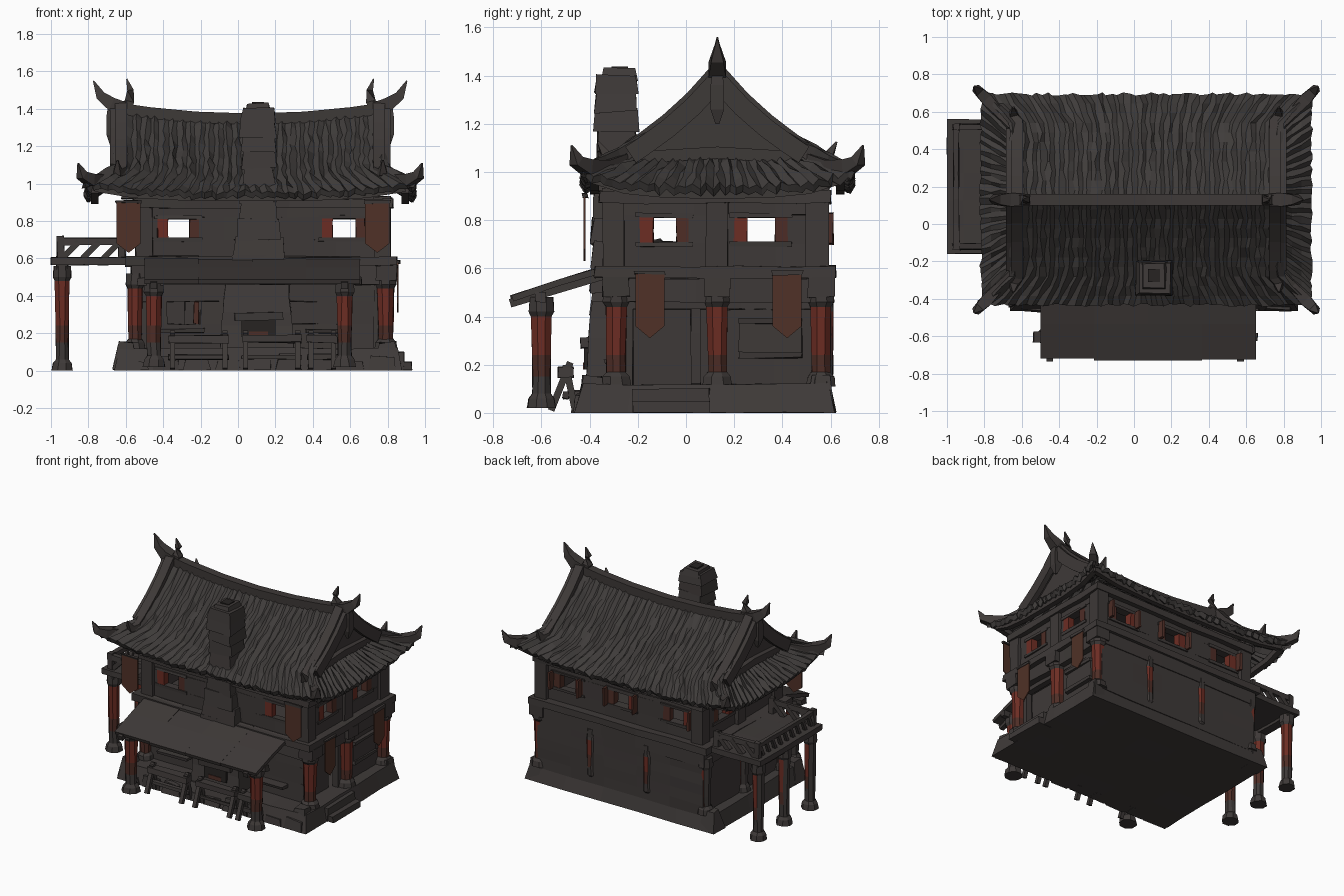
import bpy, bmesh, math, random
from mathutils import Vector

random.seed(4)
if "Cube" in bpy.data.objects:
    bpy.data.objects.remove(bpy.data.objects["Cube"])


def material(name, r, g, b):
    m = bpy.data.materials.new(name)
    m.use_nodes = True
    m.diffuse_color = (r, g, b, 1)
    shader = next(n for n in m.node_tree.nodes if n.type == "BSDF_PRINCIPLED")
    shader.inputs["Base Color"].default_value = (r, g, b, 1)
    return m


WOOD = material("dark wood", .048, .041, .039)
ROOF = material("roof tile", .05, .045, .043)
STONE = material("grey stone", .05, .043, .041)
RED = material("worn red paint", .15, .026, .017)
DULL = material("faded red paint", .075, .026, .019)
CLOTH = material("brown cloth", .08, .031, .02)
SOOT = material("soot", .02, .017, .016)


def wobble(amount):
    return random.uniform(-amount, amount)


def finish(name, bm, *mats, recalc=True):
    if recalc:
        bmesh.ops.recalc_face_normals(bm, faces=bm.faces)
    mesh = bpy.data.meshes.new(name)
    bm.to_mesh(mesh)
    bm.free()
    for m in mats:
        mesh.materials.append(m)
    ob = bpy.data.objects.new(name, mesh)
    bpy.context.scene.collection.objects.link(ob)
    return ob


def box(name, x, y, z, mat=WOOD, taper=0, rough=.005):
    """Rough-hewn block between ranges, narrowed by taper at the top."""
    bm = bmesh.new()
    bmesh.ops.create_cube(bm, size=2)
    for v in bm.verts:
        inset = taper if v.co.z > 0 else 0
        v.co = [r[0] + inset * k if c < 0 else r[1] - inset * k
                for c, r, k in zip(v.co, (x, y, z), (1, 1, 0))]
    long_edges = [e for e in bm.edges if e.calc_length() > .35]
    if rough and long_edges:
        bmesh.ops.subdivide_edges(bm, edges=long_edges, cuts=4, use_grid_fill=True)
    for v in bm.verts:
        v.co = [c + wobble(rough) for c in v.co]
        v.co.z = max(v.co.z, 0)
    return finish(name, bm, mat)


def bridge(bm, rings, index=lambda i, k: 0):
    n = len(rings[0])
    for i in range(len(rings) - 1):
        for k in range(n):
            j = (k + 1) % n
            f = bm.faces.new((rings[i][k], rings[i][j], rings[i + 1][j], rings[i + 1][k]))
            f.material_index = index(i, k)
    bm.faces.new(rings[0])
    bm.faces.new(rings[-1])


def sweep(name, path, widths, mat=WOOD, tall=1):
    """Square bar along a path, with a half width at each point."""
    path = [Vector(p) for p in path]
    if not isinstance(widths, (list, tuple)):
        widths = [widths] * len(path)
    bm, rings, last = bmesh.new(), [], len(path) - 1
    for i, p in enumerate(path):
        t = (path[min(i + 1, last)] - path[max(i - 1, 0)]).normalized()
        side = t.cross(Vector((0, 0, 1)))
        side = side.normalized() if side.length > .01 else Vector((1, 0, 0))
        up, w = side.cross(t) * tall, widths[i]
        rings.append([bm.verts.new(p + side * a * w + up * b * w)
                      for a, b in ((-1, -1), (1, -1), (1, 1), (-1, 1))])
    bridge(bm, rings)
    return finish(name, bm, mat)


def post(name, x, y, z, top, r=.038, red_from=.15, flare=1.6):
    """Turned post: foot, faded and bright paint, capital; the weather side is bare."""
    levels = [(z, flare, 0), (z + .04, flare * .88, 0), (z + .06, 1, 0), (red_from, 1, 2),
              (red_from + .09, 1.03, 1), (top - .08, 1.12, 0),
              (top - .06, max(1, flare * .88), 0), (top, max(1, flare * .82), 0)]
    bm, rings = bmesh.new(), []
    for h, k, _ in levels:
        rings.append([bm.verts.new((x + r * k * math.cos(a) + wobble(.003),
                                    y + r * k * math.sin(a) + wobble(.003), h))
                      for a in [math.pi * (s + .5) / 4 for s in range(8)]])
    bridge(bm, rings, lambda i, k: 0 if k in (2, 3) else levels[i][2])
    return finish(name, bm, WOOD, RED, DULL)


def pierced_wall(name, axis, plane, span, z, hole_z, holes, leaves=True):
    """Wall along x or y made of a sill, a head and piers around the holes."""
    def piece(part, s, h, depth=.022, mat=WOOD):
        flat = (plane - depth, plane + depth)
        box(name + part, *((s, flat) if axis == "x" else (flat, s)), h, mat, rough=.003)
    if hole_z[0] > z[0]:
        piece("_sill", span, (z[0], hole_z[0]))
    piece("_head", span, (hole_z[1], z[1]))
    edges = [span[0]] + [e for h in holes for e in h] + [span[1]]
    for a, b in zip(edges[::2], edges[1::2]):
        piece("_pier", (a, b), hole_z)
    for a, b in holes if leaves else ():
        piece("_shutter", (a, a + .055), hole_z, .026, RED)
        piece("_shutter", (b - .05, b), hole_z, .024, DULL)
        for h in hole_z:
            piece("_frame", (a - .02, b + .02), (h - .01, h + .01), .03)


# Stone base, foundation stones and steps
box("stone_base", (-.66, .88), (-.46, .62), (0, .12), STONE, .03)
for i in range(9):
    x = -.62 + i * .165
    box("foundation_stone", (x, x + .14), (-.47, -.38), (0, .07 + wobble(.03)), STONE, .012, .008)
for x in (-.6, .8):
    for y in (-.39, .56):
        box("corner_stone", (x - .065, x + .065), (y - .06, y + .06), (0, .15), STONE, .025, .008)
for out, top in ((.93, .05), (.89, .1)):
    box("side_step", (.82, out), (-.22, .1), (0, top), STONE)

# Lower storey
LOW = (.1, .48)
pierced_wall("front_wall", "x", -.25, (-.55, .76), LOW, (.25, .37), [(-.38, -.2)], False)
box("window_leaf", (-.24, -.21), (-.27, -.24), (.25, .37), DULL)
box("window_board", (-.38, -.28), (-.255, -.235), (.25, .37))
pierced_wall("side_wall", "y", .75, (-.28, .57), LOW, (.1, .43), [(-.22, .06)], False)
box("back_wall", (-.56, .79), (.55, .6), LOW, rough=.003)
box("plain_side_wall", (-.56, -.52), (-.28, .57), LOW)
box("door_leaf", (.7, .72), (-.22, .02), (.11, .43))
box("side_panel", (.765, .785), (.22, .48), (.25, .37))
for z in (.24, .38):
    box("side_panel_frame", (.765, .8), (.22, .48), (z - .012, z + .012))
for y in (-.29, .13, .56):
    post("side_post", .79, y, .11, .52, .042)
    box("bracket", (.74, .85), (y - .055, y + .055), (.48, .56))
    post("plain_side_post", -.55, y, .11, .52)
for x in (-.1, .36):
    post("back_post", x, .577, .1, .5, .036, .22, .6)

# Belt between the storeys
box("belt_beam", (-.57, .82), (-.33, .605), (.46, .56))
box("belt_cornice", (-.6, .85), (-.38, .62), (.56, .61))

# Upper storey with open windows
HIGH, HOLE = (.6, .93), (.7, .82)
ENDS = [(-.43, -.21), (.45, .68)]
pierced_wall("upper_front", "x", -.3, (-.51, .78), HIGH, HOLE, ENDS)
pierced_wall("upper_back", "x", .54, (-.51, .78), HIGH, HOLE, [ENDS[0], (.02, .24), ENDS[1]])
for x in (-.5, .77):
    pierced_wall("upper_side", "y", x, (-.3, .54), HIGH, HOLE, [(-.19, .01), (.2, .42)])
    for y in (-.3, .13, .545):
        box("upper_post", (x - .045, x + .045), (y - .045, y + .045), (.6, .93))
for x in (-.44, .01, .25, .46, .69):
    box("open_shutter", (x - .008, x + .008), (.55, .61), (.7, .83), DULL)
box("eave_beam", (-.56, .83), (-.36, .6), (.87, .92))
box("ceiling", (-.62, .75), (-.3, .55), (.92, .96))

# Roof
CX, CY = .065, .13
SLOPE = [(0, 1.34), (.1, 1.24), (.2, 1.16), (.3, 1.095), (.42, 1.025), (.565, .945)]


def slope(d):
    for (a, za), (b, zb) in zip(SLOPE, SLOPE[1:]):
        if d <= b:
            return za + (zb - za) * (d - a) / (b - a)
    return SLOPE[-1][1]


def roof_panel(name, rows, cols, sign, along_x, ridge_rise):
    """Ribbed tile sheet; each row is half width, distance out and height."""
    bm, grid = bmesh.new(), []
    for r, (w, d, z) in enumerate(rows):
        t, line = r / (len(rows) - 1), []
        for c in range(cols + 1):
            u = 2 * c / cols - 1
            rib = .018 * (c % 2) + wobble(.008)
            lift = .07 * u ** 4 * t + ridge_rise * u * u * (1 - t)
            s = u * w + (wobble(.8 * w / cols) if abs(u) < 1 else wobble(.008))
            out = sign * (d + (wobble(.009) if t == 1 else 0))
            p = (CX + s, CY + out) if along_x else (CX + out, CY + s)
            line.append(bm.verts.new((*p, z + rib + lift)))
        grid.append(line)
    for a, b in zip(grid, grid[1:]):
        for c in range(cols):
            f = bm.faces.new((a[c], a[c + 1], b[c + 1], b[c]))
            f.normal_update()
            if f.normal.z < 0:
                f.normal_flip()
    ob = finish(name, bm, ROOF, recalc=False)
    mod = ob.modifiers.new("thickness", "SOLIDIFY")
    mod.thickness, mod.offset = .035, -1


STEPS = [.565 * i / 11 for i in range(12)]
MAIN = [(.73 if d < .37 else .7 + (d - .37) * .95, d, slope(d)) for d in STEPS]
SKIRT = [(d, d + .32, slope(d) - .06 * (d - .36)) for d in (.36, .41, .46, .51, .565)]
ARC = (-1, -.75, -.4, 0, .4, .75, 1)
for s, side in ((-1, "front"), (1, "back")):
    roof_panel(side + "_roof", MAIN, 60, s, True, .06)
    sweep(side + "_fascia", [(CX + u * .83, CY + s * .51, .925 + .05 * u ** 4) for u in ARC], .018)
for s, side in ((-1, "right"), (1, "left")):
    roof_panel(side + "_skirt_roof", SKIRT, 42, s, False, 0)
    sweep(side + "_fascia", [(CX + s * .83, CY + u * .51, .91 + .06 * u ** 4) for u in ARC], .02)

    # Gable wall, tie beam and pendant
    bm = bmesh.new()
    outline = [(d * k, slope(d) + .03) for k, ds in ((-1, (.4, .3, .2, .1, 0)), (1, (.1, .2, .3, .4)))
               for d in ds]
    rings = [[bm.verts.new((CX + s * x, CY + y, z)) for y, z in outline] for x in (.64, .68)]
    bridge(bm, rings)
    finish(side + "_gable", bm, WOOD)
    sweep("gable_tie", [(CX + s * .69, CY + y, z) for y, z in ((-.33, 1.06), (0, 1.08), (.33, 1.06))], .025)
    sweep("gable_pendant", [(CX + s * .74, CY, z) for z in (1.2, 1.26, 1.36, 1.45)], [.008, .028, .028, .015])

    # Ridge horns, barge ridges and upturned hips
    sweep("ridge_horn", [(CX + s * x, CY, z) for x, z in
                         ((.66, 1.4), (.74, 1.425), (.8, 1.47), (.838, 1.55))], [.032, .036, .026, .003])
    sweep("inner_horn", [(CX + s * x, CY, z) for x, z in
                         ((.67, 1.38), (.645, 1.44), (.64, 1.5), (.66, 1.56))], [.026, .026, .017, .003])
    for k in (-1, 1):
        barge = [(CX + s * .69, CY + k * d, slope(d) + .08 - .12 * d) for d in STEPS[:9]]
        barge += [(CX + s * .71, CY + k * d, z) for d, z in ((.46, 1.06), (.495, 1.125))]
        sweep("barge_ridge", barge, [.032] * 9 + [.022, .004])
        sweep("barge_board", [(CX + s * .73, CY + k * d, slope(d) + .04 - .08 * d) for d in STEPS[:8]],
              .02, tall=2)
        hip = ((.69, .37, 1.06), (.78, .46, 1.025), (.855, .54, 1.02), (.9, .585, 1.045), (.92, .605, 1.11))
        sweep("hip_horn", [(CX + s * x, CY + k * y, z) for x, y, z in hip], [.02, .024, .032, .024, .003])
sweep("roof_ridge", [(CX + u * .72, CY, 1.345 + .06 * u * u) for u in ARC], .03)

# Chimney and hearth
courses = [.4, .5, .6, .7, .8, .9, .99, 1.08, 1.17, 1.25, 1.33, 1.39]
for i, (a, b) in enumerate(zip(courses, courses[1:])):
    w = .15 - .06 * min(1, i / 5) + wobble(.01)
    box("chimney_course", (.11 - w, .11 + w), (-.285 - min(w, .11), -.2), (a, b + .01), STONE, .008, .008)
box("chimney_cap", (.04, .175), (-.35, -.2), (1.38, 1.43), STONE, .01)
box("chimney_flue", (.075, .14), (-.31, -.24), (1.42, 1.437), SOOT, rough=0)
box("hearth", (-.1, .3), (-.42, -.24), (.1, .46), STONE, .03)
box("hearth_opening", (.02, .2), (-.424, -.35), (.18, .27), SOOT, rough=0)
box("hearth_glow", (.06, .16), (-.428, -.36), (.18, .21), DULL, rough=0)
box("hearth_lintel", (-.02, .24), (-.44, -.37), (.27, .31), STONE)

# Sloping awning on posts
for i in range(4):
    x = -.5 + i * .2875
    low = -.725 + wobble(.012)
    sweep("awning_sheet", [(x + .144, -.33, .6 + wobble(.006)), (x + .144, -.53, .54), (x + .144, low, .475)],
          .145, WOOD, .09)
box("awning_beam", (-.54, .66), (-.63, -.58), (.46, .5))
for x in (-.45, .57):
    post("awning_post", x, -.6, .02, .48, .04)
    sweep("awning_rafter", [(x, -.33, .575), (x, -.73, .455)], .018)

# Shop counter rail with splayed legs
for a, b in ((-.37, -.05), (.02, .34), (.37, .53)):
    box("counter_board", (a, b), (-.53, -.47), (.15, .19))
    box("counter_rail", (a, b), (-.51, -.49), (.06, .085))
    for x in (a + .02, b - .02):
        sweep("counter_leg", [(x, -.48, .21), (x, -.56, .01)], .014)
        sweep("counter_leg", [(x, -.5, .2), (x, -.46, .01)], .014)
for a in (-.42, .36):
    box("shelf", (a, a + .24), (-.34, -.26), (.2, .225))

# Side balcony
box("balcony_deck", (-1, -.56), (-.16, .56), (.565, .605), rough=.002)
box("balcony_beam", (-.97, -.91), (-.14, .54), (.54, .58))
box("balcony_rail", (-.965, -.935), (-.13, .53), (.68, .71))
for y in (-.12, .52):
    box("balcony_end_rail", (-.95, -.62), (y - .014, y + .014), (.675, .71))
    for a in (-.94, -.83, -.72):
        sweep("balcony_brace", [(a, y, .6), (a + .09, y, .69)], .016)
    for x in (-.95, -.62):
        box("balcony_newel", (x - .018, x + .018), (y - .018, y + .018), (.6, .72))
for i in range(9):
    y = -.1 + i * .07
    sweep("balcony_baluster", [(-.95, y, .6), (-.95, y + .04, .69)], .011)
for y in (-.1, .2, .5):
    post("balcony_post", -.94, y, 0, .56, .037)


# Hanging pointed banners
def banner(name, place, half, bottom, top):
    bm = bmesh.new()
    shape = ((-1, top), (1, top), (1, bottom + .05), (0, bottom), (-1, bottom + .05))
    rings = [[bm.verts.new(place(k * half, off, z)) for k, z in shape] for off in (0, .008)]
    bridge(bm, rings)
    finish(name, bm, CLOTH)


for c in (-.585, .745):
    banner("front_banner", lambda s, o, z: (c + s, -.425 + o, z), .065, .63, .9)
    box("front_banner_rod", (c - .07, c + .07), (-.43, -.41), (.895, .91))
for c in (-.15, .42):
    banner("side_banner", lambda s, o, z: (.85 + o, c + s, z), .06, .31, .58)
    box("side_banner_rod", (.835, .865), (c - .065, c + .065), (.575, .59))
